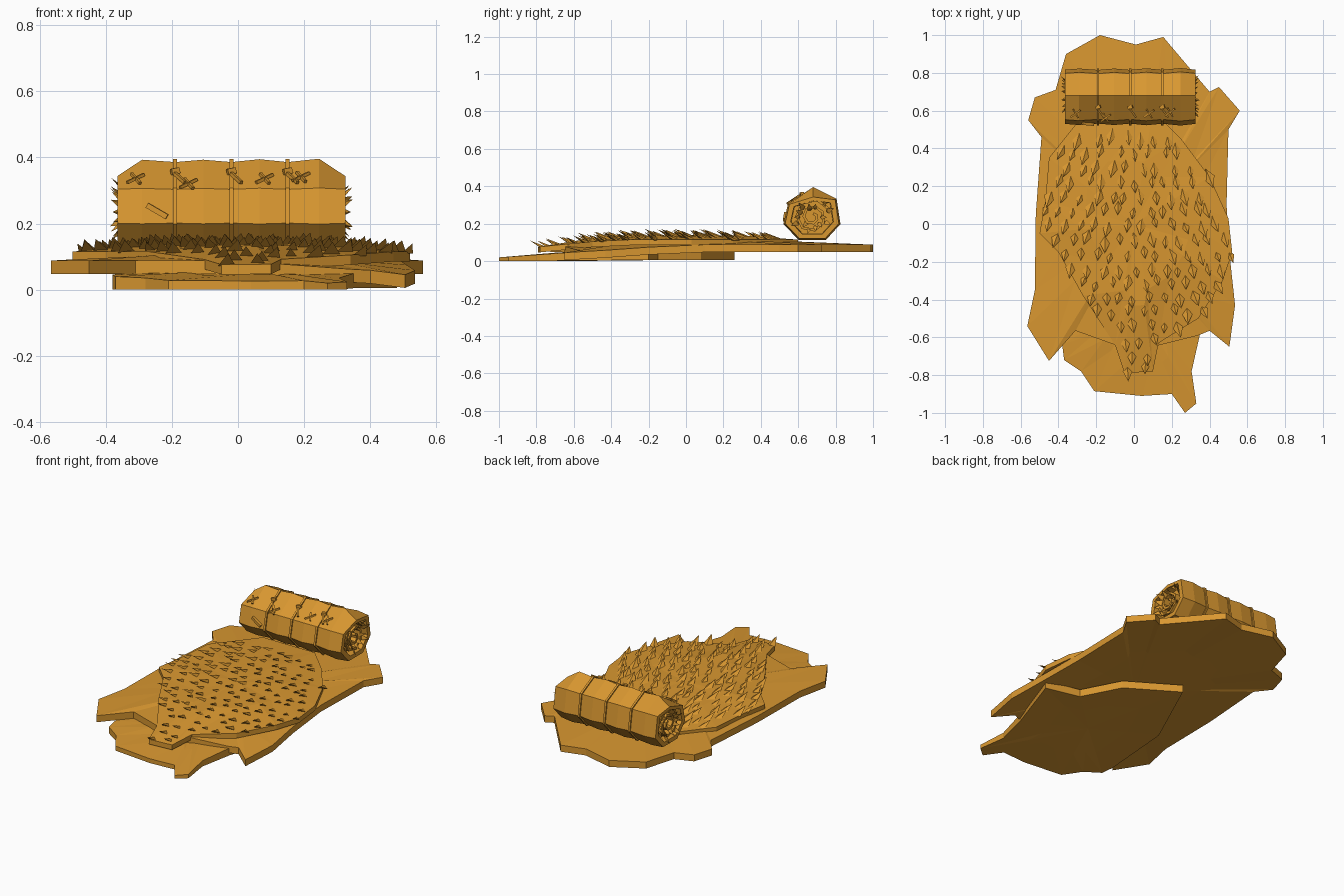
import bpy, bmesh, math, random
from mathutils import Vector, Matrix
from mathutils.bvhtree import BVHTree

random.seed(7)
cube = bpy.data.objects.get("Cube")
if cube:
    bpy.data.objects.remove(cube, do_unlink=True)

leather = bpy.data.materials.new("tan_leather")
leather.use_nodes = True
leather.diffuse_color = (0.69, 0.31, 0.03, 1)
bsdf = next(n for n in leather.node_tree.nodes if n.type == "BSDF_PRINCIPLED")
bsdf.inputs["Base Color"].default_value = leather.diffuse_color
bsdf.inputs["Roughness"].default_value = 0.9


def finish(bm, name):
    bmesh.ops.recalc_face_normals(bm, faces=bm.faces)
    mesh = bpy.data.meshes.new(name)
    bm.to_mesh(mesh)
    bm.free()
    mesh.materials.append(leather)
    obj = bpy.data.objects.new(name, mesh)
    bpy.context.collection.objects.link(obj)
    return obj


def hide_sheet(name, outline, centre, top, dome, thick):
    """Ragged slab: outline ring, inner ring and centre, above and below."""
    bm = bmesh.new()
    cx, cy = centre
    n = len(outline)
    layers = []
    for drop in (0, thick):
        rings = []
        for scale, lift in ((1, 0), (0.55, 0.8)):
            ring = []
            for x, y in outline:
                px, py = cx + (x - cx) * scale, cy + (y - cy) * scale
                wob = random.uniform(-0.004, 0.004) if lift and not drop else 0
                z = max(0, top(px, py) + dome * lift + wob - drop)
                ring.append(bm.verts.new((px, py, z)))
            rings.append(ring)
        mid = bm.verts.new((cx, cy, max(0, top(cx, cy) + dome - drop)))
        layers.append(rings)
        outer, inner = rings
        for i in range(n):
            j = (i + 1) % n
            bm.faces.new((outer[i], outer[j], inner[j]))
            bm.faces.new((outer[i], inner[j], inner[i]))
            bm.faces.new((inner[i], inner[j], mid))
    up, low = layers[0][0], layers[1][0]
    for i in range(n):
        j = (i + 1) % n
        bm.faces.new((up[i], up[j], low[j], low[i]))
    tree = BVHTree.FromBMesh(bm)
    finish(bm, name)
    return tree


def tuft(bm, base, direction, up, size):
    """Leaning three-sided lock of fur."""
    d = direction.normalized()
    side = d.cross(up).normalized()
    pts = (base - side * size * 0.36 - up * 0.006, base + side * size * 0.36 - up * 0.006,
           base - d * size * 0.6 - up * 0.006, base + d * size * 0.75 + up * size * 0.42)
    a, b, c, tip = [bm.verts.new(p) for p in pts]
    for f in ((a, b, c), (a, b, tip), (b, c, tip), (c, a, tip)):
        bm.faces.new(f)


def loft(bm, rings):
    """Skin a list of point rings and cap both ends."""
    vs = [[bm.verts.new(p) for p in r] for r in rings]
    n = len(vs[0])
    for r, s in zip(vs, vs[1:]):
        for i in range(n):
            j = (i + 1) % n
            bm.faces.new((r[i], r[j], s[j], s[i]))
    bm.faces.new(vs[0])
    bm.faces.new(vs[-1])


def bar(bm, a, b, width):
    """Thin square strip from a to b."""
    a, b = Vector(a), Vector(b)
    rot = (b - a).to_track_quat("X", "Z").to_matrix().to_4x4()
    size = Matrix.Diagonal(((b - a).length, width, width, 1))
    bmesh.ops.create_cube(bm, size=1, matrix=Matrix.Translation((a + b) / 2) @ rot @ size)


# Lower hide, poking out at the front
hide_sheet("lower_hide",
           [(-0.38, -0.64), (-0.37, -0.72), (-0.28, -0.78), (-0.21, -0.885), (0.04, -0.91),
            (0.2, -0.9), (0.27, -1), (0.33, -0.95), (0.305, -0.78), (0.35, -0.58),
            (0.48, -0.2), (0.27, -0.15), (0.15, 0.08), (-0.14, 0.26), (-0.35, -0.2)],
           (0, -0.4), lambda x, y: min(0.05, 0.02 + 0.07 * (y + 1)), 0.005, 0.045)

# Large main hide
hide_sheet("main_hide",
           [(-0.36, 0.9), (-0.18, 1), (0.01, 0.95), (0.155, 0.99), (0.4, 0.7), (0.45, 0.725),
            (0.56, 0.6), (0.5, 0.5), (0.49, 0.1), (0.51, -0.2), (0.535, -0.43), (0.505, -0.65),
            (0.4, -0.565), (0.34, -0.59), (0.1, -0.65), (-0.1, -0.64), (-0.31, -0.565),
            (-0.45, -0.725), (-0.565, -0.54), (-0.525, -0.35), (-0.52, 0.05), (-0.49, 0.46),
            (-0.56, 0.55), (-0.525, 0.67), (-0.415, 0.71)],
           (0, 0), lambda x, y: 0.088 - 0.13 * max(0, x) * max(0, -y), 0.02, 0.04)

# Fur pelt on top
pelt = hide_sheet("fur_pelt",
                  [(-0.45, 0.35), (-0.47, 0.12), (-0.5, -0.05), (-0.4, -0.15), (-0.27, -0.38),
                   (-0.1, -0.64), (-0.05, -0.79), (0.1, -0.78), (0.13, -0.63), (0.34, -0.5),
                   (0.47, -0.3), (0.52, -0.15), (0.5, 0.03), (0.4, 0.25), (0.25, 0.45),
                   (0.1, 0.6), (-0.25, 0.6)],
                  (0, 0), lambda x, y: 0.115 - 0.1 * max(0, -y - 0.4), 0.024, 0.03)

# Locks of fur over the pelt, fanning outward to the front
bm = bmesh.new()
for row in range(17):
    for col in range(14):
        x = -0.52 + 0.08 * col + 0.04 * (row % 2) + random.uniform(-0.02, 0.02)
        y = -0.76 + 0.076 * row + random.uniform(-0.02, 0.02)
        hit = pelt.ray_cast(Vector((x, y, 1)), Vector((0, 0, -1)))[0]
        if hit:
            lean = Vector((x * 0.9 + random.uniform(-0.2, 0.2), -1, 0))
            tuft(bm, hit, lean, Vector((0, 0, 1)), random.uniform(0.055, 0.085))
finish(bm, "fur_locks")

# Rolled bedding: seven-sided bundle pinched at the straps
PROFILE = [(0.68, 0.39), (0.55, 0.305), (0.527, 0.2), (0.605, 0.118),
           (0.745, 0.118), (0.82, 0.2), (0.8, 0.33)]
CY, CZ = 0.675, 0.245
LEFT, RIGHT = 0.325, -0.365
STRAPS = (-0.19, -0.02, 0.15)


def section(x, scale, top_drop=0):
    ring = [Vector((x, CY + (y - CY) * scale, CZ + (z - CZ) * scale)) for y, z in PROFILE]
    ring[0].z -= top_drop * scale
    return ring


bm = bmesh.new()
stations = [(RIGHT, 0.98), (-0.29, 1.02)]
stations += [(-0.19, 0.97), (-0.105, 1.02), (-0.02, 0.97), (0.065, 1.03), (0.15, 0.97)]
stations += [(0.245, 1.04), (LEFT, 0.98)]
rings = [section(x, s, 0.045 if x in (LEFT, RIGHT) else 0) for x, s in stations]
rings = ([section(RIGHT + 0.05, 0.76, 0.045), section(RIGHT, 0.78, 0.045)] + rings
         + [section(LEFT, 0.78, 0.045), section(LEFT - 0.05, 0.76, 0.045)])
loft(bm, rings)
finish(bm, "bedroll")

# Coiled layers seen in the roll ends
bm = bmesh.new()
coil = []
for i in range(16):
    r = 0.1 - 0.0055 * i
    a = math.tau * i / 7 + 0.4
    coil.append((CY + r * math.cos(a), CZ - 0.008 + r * math.sin(a)))
strip = [[bm.verts.new((x, y, z)) for y, z in coil] for x in (RIGHT + 0.008, LEFT - 0.008)]
for i in range(len(coil) - 1):
    bm.faces.new((strip[0][i], strip[0][i + 1], strip[1][i + 1], strip[1][i]))
coil_obj = finish(bm, "roll_coil")
solid = coil_obj.modifiers.new("thickness", "SOLIDIFY")
solid.thickness = 0.015
solid.offset = 0

# Fur poking out of the roll ends
bm = bmesh.new()
for end, sign in ((RIGHT + 0.01, -1), (LEFT - 0.01, 1)):
    for i in range(14):
        a = math.tau * i / 14
        r = random.uniform(0.05, 0.11)
        base = Vector((end, CY + r * math.cos(a), CZ - 0.01 + r * math.sin(a) * 0.8))
        lean = Vector((sign, 0.3 * math.cos(a), 0.3 * math.sin(a)))
        up = Vector((0, math.cos(a), math.sin(a)))
        tuft(bm, base, lean, up, random.uniform(0.03, 0.045))
finish(bm, "roll_end_fur")

# Straps around the roll
bm = bmesh.new()
for x in STRAPS:
    loft(bm, [section(x - 0.006, 1.03), section(x + 0.006, 1.03)])
finish(bm, "straps")


# Stitches, knots and a small patch on the front of the roll
def on_slope(x, z):
    return (x, 0.546 + 0.13 * (z - 0.305) / 0.085, z + 0.006)


bm = bmesh.new()
for x, z in ((-0.31, 0.33), (-0.15, 0.315), (0.08, 0.33), (0.19, 0.335)):
    bar(bm, on_slope(x - 0.025, z - 0.012), on_slope(x + 0.025, z + 0.012), 0.009)
    bar(bm, on_slope(x - 0.012, z + 0.014), on_slope(x + 0.014, z - 0.014), 0.009)
for x in STRAPS:
    bar(bm, on_slope(x, 0.345), on_slope(x + 0.03, 0.318), 0.01)
    bar(bm, on_slope(x - 0.012, 0.35), on_slope(x + 0.012, 0.355), 0.018)
bar(bm, (-0.275, 0.533, 0.255), (-0.215, 0.527, 0.22), 0.016)
finish(bm, "stitches")
